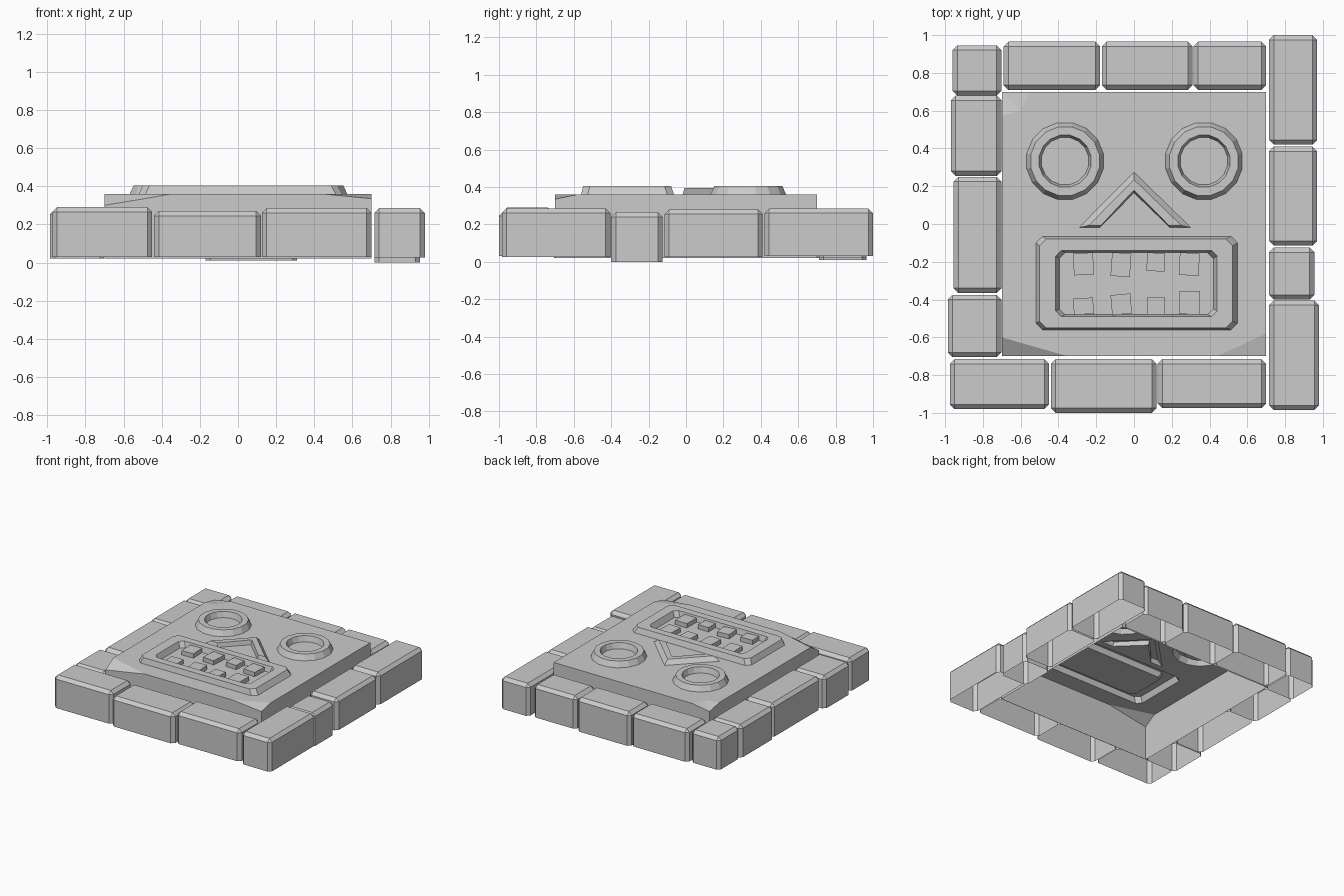
import bpy, bmesh, math
from mathutils import Matrix, Vector

if "Cube" in bpy.data.objects:
    bpy.data.objects.remove(bpy.data.objects["Cube"])

TOP = 0.36      # slab surface
RAISED = 0.405  # top of the carved relief


def finish(bm, name):
    bmesh.ops.recalc_face_normals(bm, faces=bm.faces)
    up = sum(f.normal.z * f.calc_area() for f in bm.faces)
    if up < 0:
        bmesh.ops.reverse_faces(bm, faces=bm.faces)
    me = bpy.data.meshes.new(name)
    bm.to_mesh(me)
    bm.free()
    ob = bpy.data.objects.new(name, me)
    bpy.context.collection.objects.link(ob)
    return ob


def open_box(bm, x0, x1, y0, y1, z0, z1, turn=0.0):
    """Box without a bottom face, added to bm."""
    c = Vector(((x0 + x1) / 2, (y0 + y1) / 2, (z0 + z1) / 2))
    m = (Matrix.Translation(c) @ Matrix.Rotation(turn, 4, 'Z')
         @ Matrix.Diagonal((x1 - x0, y1 - y0, z1 - z0, 1)))
    verts = bmesh.ops.create_cube(bm, size=1, matrix=m)['verts']
    low = [v for v in verts if v.co.z < c.z]
    bottom = [f for f in low[0].link_faces if all(v in low for v in f.verts)]
    bmesh.ops.delete(bm, geom=bottom, context='FACES_ONLY')


# Border stones: x0, x1, y0, y1, z0, z1
def stone(name, dims):
    bm = bmesh.new()
    open_box(bm, *dims)
    edges = [e for e in bm.edges if not e.is_boundary]
    bmesh.ops.bevel(bm, geom=edges, offset=0.025, segments=1,
                    profile=0.5, affect='EDGES', clamp_overlap=True)
    finish(bm, name)


rows = {
    "left_stone": [(-.96, -.702, .68, .945, .02, .28), (-.97, -.702, .255, .68, .02, .28),
                   (-.955, -.702, -.365, .25, .02, .285), (-.985, -.702, -.705, -.375, .02, .28)],
    "back_stone": [(-.69, -.18, .71, .965, .02, .28), (-.17, .31, .71, .965, .01, .28),
                   (.315, .70, .71, .965, .02, .28)],
    "right_stone": [(.715, .97, .42, 1.0, .03, .285), (.715, .97, -.115, .41, .025, .28),
                    (.715, .955, -.40, -.125, .0, .265), (.715, .98, -.985, -.405, .025, .285)],
    "front_stone": [(-.975, -.45, -.98, -.715, .03, .29), (-.44, .12, -1.0, -.715, .03, .27),
                    (.125, .70, -.975, -.715, .03, .285)],
}
for label, stones in rows.items():
    for i, d in enumerate(stones):
        stone(f"{label}_{i + 1}", d)


# Outline helpers for the relief
def circle(cx, cy, r, z, n=16):
    return [(cx + r * math.cos(math.tau * (i + .5) / n),
             cy + r * math.sin(math.tau * (i + .5) / n), z) for i in range(n)]


def cut_rect(x0, x1, y0, y1, c, z):
    return [(x0 + c, y0, z), (x1 - c, y0, z), (x1, y0 + c, z), (x1, y1 - c, z),
            (x1 - c, y1, z), (x0 + c, y1, z), (x0, y1 - c, z), (x0, y0 + c, z)]


slab = bmesh.new()


def loft(loops):
    """Skin successive outlines, cap the last, return edges of the first."""
    rings = [[slab.verts.new(p) for p in lp] for lp in loops]
    n = len(rings[0])
    for a, b in zip(rings, rings[1:]):
        for i in range(n):
            j = (i + 1) % n
            slab.faces.new((a[i], a[j], b[j], b[i]))
    slab.faces.new(rings[-1])
    return [slab.edges.get((rings[0][i], rings[0][(i + 1) % n])) for i in range(n)]


holes = []
# Eyes
for cx in (-.365, .37):
    holes += loft([circle(cx, .333, .207, TOP), circle(cx, .333, .185, RAISED),
                   circle(cx, .333, .14, RAISED), circle(cx, .333, .127, TOP)])
# Mouth
holes += loft([cut_rect(-.52, .548, -.56, -.065, .035, TOP),
               cut_rect(-.50, .522, -.55, -.08, .035, RAISED),
               cut_rect(-.415, .44, -.49, -.14, .03, RAISED),
               cut_rect(-.395, .42, -.48, -.152, .03, TOP)])
# Nose
holes += loft([[(-.29, -.018, TOP), (-.18, -.018, TOP), (0, .165, TOP),
                (.19, -.018, TOP), (.30, -.018, TOP), (0, .275, TOP)],
               [(-.24, -.008, .395), (-.175, -.008, .395), (0, .18, .395),
                (.185, -.008, .395), (.25, -.008, .395), (0, .235, .395)]])

# Slab rim with chipped corners
rim = [(-.7, -.7, .30), (-.46, -.7, .34), (-.35, -.7, TOP), (.44, -.7, TOP),
       (.7, -.7, .335), (.7, -.58, TOP), (.7, .7, TOP), (-.55, .7, TOP),
       (-.7, .7, .335), (-.7, .57, TOP), (-.7, -.6, TOP)]
r = [slab.verts.new(p) for p in rim]
base = [slab.verts.new((x, y, .02)) for x, y, _ in rim]
inner = slab.verts.new((-.6, .6, TOP))
for i in range(len(r)):
    j = (i + 1) % len(r)
    slab.faces.new((base[i], base[j], r[j], r[i]))
for chip in ((r[10], r[0], r[1], r[2]), (r[3], r[4], r[5]),
             (r[7], r[8], inner), (r[8], r[9], inner)):
    slab.faces.new(chip)

# Slab surface around the relief
loop = [r[2], r[3], r[5], r[6], r[7], inner, r[9], r[10]]
for a, b in zip(loop, loop[1:] + loop[:1]):
    holes.append(slab.edges.get((a, b)) or slab.edges.new((a, b)))
bmesh.ops.triangle_fill(slab, use_beauty=True, use_dissolve=False,
                        edges=holes, normal=(0, 0, 1))
finish(slab, "carved_slab")

# Teeth: x0, x1, y0, y1, turn in degrees
teeth = bmesh.new()
for x0, x1, y0, y1, t in (
        (-.32, -.215, -.27, -.153, 2), (-.12, -.018, -.278, -.153, -4),
        (.068, .163, -.25, -.153, -3), (.24, .345, -.272, -.153, -3),
        (-.32, -.215, -.478, -.392, 3), (-.12, -.015, -.478, -.372, 5),
        (.07, .163, -.478, -.39, 0), (.24, .348, -.478, -.355, -1)):
    open_box(teeth, x0, x1, y0, y1, TOP, .395, math.radians(t))
finish(teeth, "teeth")
